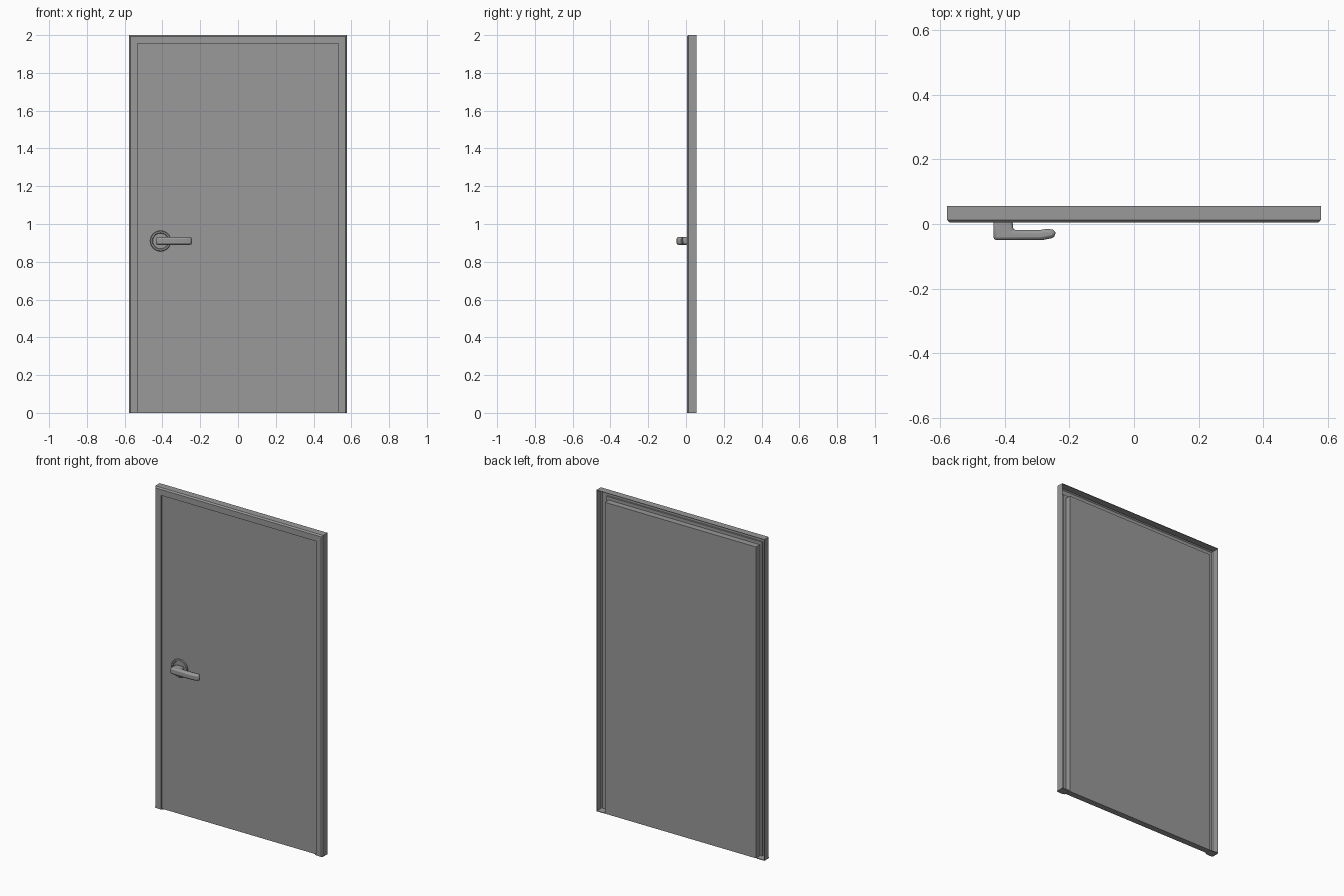
import bpy
import bmesh
import math
from mathutils import Matrix

if "Cube" in bpy.data.objects:
    bpy.data.objects.remove(bpy.data.objects["Cube"])

grey = bpy.data.materials.new("mid grey")
grey.use_nodes = True
grey.diffuse_color = (0.32, 0.32, 0.32, 1)
grey.node_tree.nodes["Principled BSDF"].inputs["Base Color"].default_value = grey.diffuse_color

HALF, TOP, BACK = 0.578, 2.0, 0.055


def finish(name, bm):
    bmesh.ops.recalc_face_normals(bm, faces=bm.faces)
    mesh = bpy.data.meshes.new(name)
    bm.to_mesh(mesh)
    bm.free()
    mesh.materials.append(grey)
    obj = bpy.data.objects.new(name, mesh)
    bpy.context.collection.objects.link(obj)
    return obj


def box(name, x0, x1, y0, y1, z0, z1):
    bm = bmesh.new()
    bmesh.ops.create_cube(bm, size=1)
    for v in bm.verts:
        v.co = ((x0 + x1) / 2 + v.co.x * (x1 - x0),
                (y0 + y1) / 2 + v.co.y * (y1 - y0),
                (z0 + z1) / 2 + v.co.z * (z1 - z0))
    return finish(name, bm)


def smooth(obj, angle):
    bpy.ops.object.select_all(action="DESELECT")
    obj.select_set(True)
    bpy.context.view_layer.objects.active = obj
    bpy.ops.object.shade_smooth_by_angle(angle=math.radians(angle))


# Folded sheet frame: a section of (inset, depth) swept up, across and down
section = [(0, BACK), (0, 0.012), (0.008, 0.004), (0.045, 0.004), (0.045, 0.014), (0.062, 0.014),
           (0.062, 0.017), (0.042, 0.017), (0.042, 0.007), (0.009, 0.007), (0.003, 0.013), (0.003, BACK)]
bm = bmesh.new()
rings = []
for side, at_top in ((-1, False), (-1, True), (1, True), (1, False)):
    rings.append([bm.verts.new((side * (HALF - d), y, TOP - d if at_top else 0))
                  for d, y in section])
for a, b in zip(rings, rings[1:]):
    for i in range(len(section)):
        j = (i + 1) % len(section)
        bm.faces.new((a[i], a[j], b[j], b[i]))
bm.faces.new(rings[0])
bm.faces.new(rings[-1])
finish("door_frame", bm)

# Plates closing the feet of the frame
for side, label in ((-1, "right"), (1, "left")):
    x0, x1 = sorted((side * 0.524, side * 0.576))
    box(label + "_frame_foot", x0, x1, 0.008, BACK, 0, 0.004)

# Door leaf behind the frame lip
box("door_leaf", -0.52, 0.52, 0.016, BACK - 0.001, 0, 1.938)

# Dished round rose, lathed about the handle axis
bm = bmesh.new()
SIDES = 32
rose = [(0.055, 0.016), (0.055, 0.007), (0.052, 0.004), (0.044, 0.004), (0.041, 0.009)]
loops = [[bm.verts.new((-0.41 + r * math.cos(k * math.tau / SIDES), y,
                        0.91 + r * math.sin(k * math.tau / SIDES))) for k in range(SIDES)]
         for r, y in rose]
for a, b in zip(loops, loops[1:]):
    for k in range(SIDES):
        n = (k + 1) % SIDES
        bm.faces.new((a[k], a[n], b[n], b[k]))
bm.faces.new(loops[0])
bm.faces.new(loops[-1])
smooth(finish("handle_rose", bm), 30)

# Lever and neck: bent outline with bevelled long edges
outline = [(-0.435, 0.012), (-0.435, -0.05), (-0.285, -0.05), (-0.245, -0.042), (-0.243, -0.026),
           (-0.252, -0.017), (-0.268, -0.015), (-0.295, -0.019), (-0.375, -0.019), (-0.375, 0.012)]
bm = bmesh.new()
face = bm.faces.new([bm.verts.new((x, y, 0.89)) for x, y in outline])
grown = bmesh.ops.extrude_face_region(bm, geom=[face])["geom"]
bmesh.ops.translate(bm, vec=(0, 0, 0.04), verts=[v for v in grown if isinstance(v, bmesh.types.BMVert)])
lever = finish("lever_handle", bm)
bevel = lever.modifiers.new("rounded edges", "BEVEL")
bevel.width = 0.01
bevel.segments = 2
bevel.limit_method = "ANGLE"
bevel.angle_limit = math.radians(60)
smooth(lever, 35)
